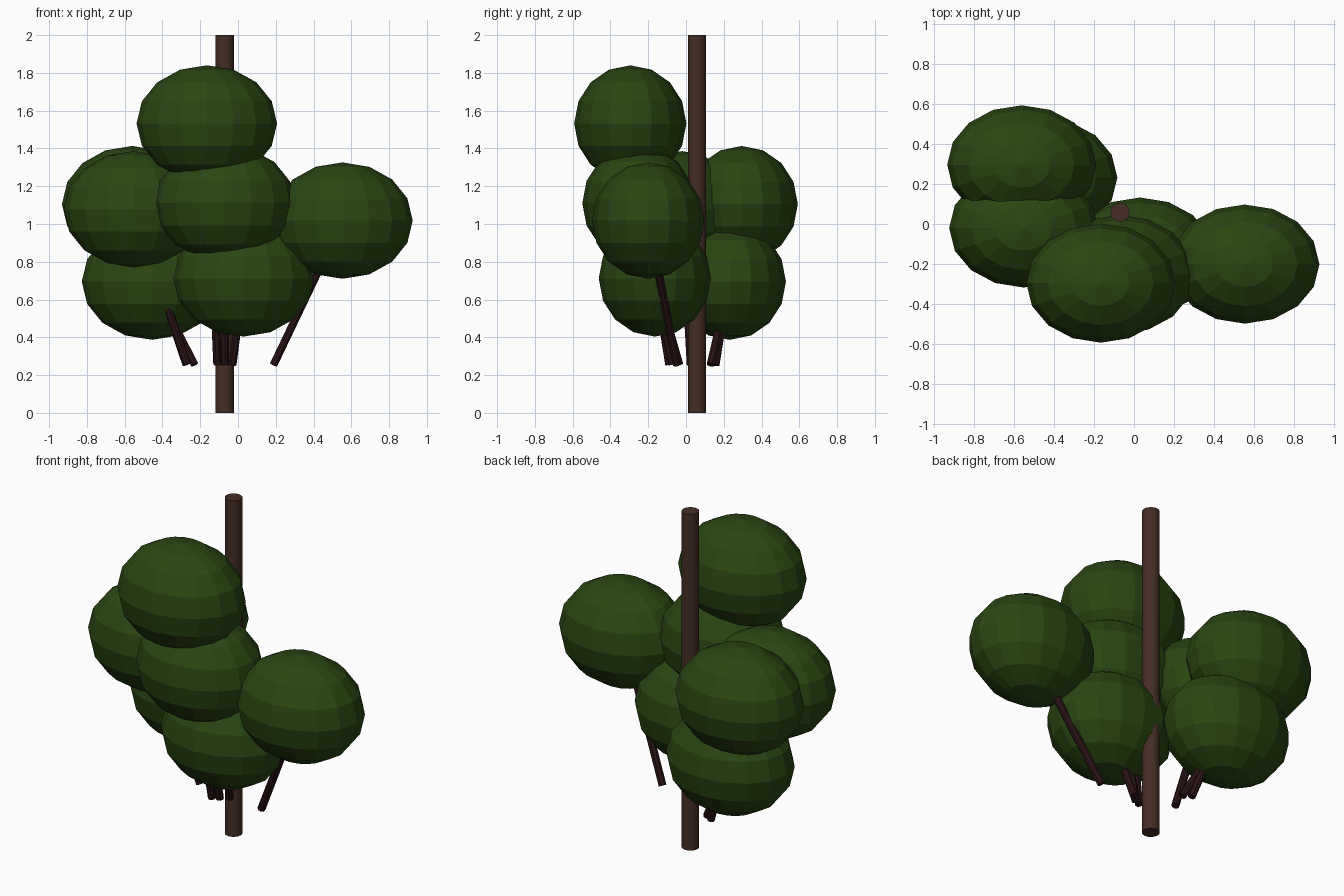
import bpy
from mathutils import Vector

if "Cube" in bpy.data.objects:
    bpy.data.objects.remove(bpy.data.objects["Cube"])


def material(name, rgb):
    m = bpy.data.materials.new(name)
    m.diffuse_color = (*rgb, 1)
    m.use_nodes = True
    m.node_tree.nodes["Principled BSDF"].inputs["Base Color"].default_value = m.diffuse_color
    return m


bark = material("brown bark", (0.058, 0.027, 0.018))
twig = material("dark branch", (0.024, 0.007, 0.008))
leaf = material("dark green leaves", (0.022, 0.060, 0.006))


def rod(name, a, b, radius, sides, mat):
    """Cylinder running from point a to point b."""
    a, b = Vector(a), Vector(b)
    bpy.ops.mesh.primitive_cylinder_add(vertices=sides, radius=radius,
                                        depth=(b - a).length, location=(a + b) / 2)
    ob = bpy.context.object
    ob.name = name
    ob.rotation_euler = (b - a).to_track_quat('Z', 'Y').to_euler()
    ob.data.materials.append(mat)
    return ob


# Trunk
TX, TY = -0.07, 0.058
rod("trunk", (TX, TY, 0), (TX, TY, 2), 0.048, 16, bark)
bpy.ops.object.shade_smooth_by_angle()

# Leaf clumps, each carried by a branch that starts beside the trunk
clumps = [
    (-0.165, -0.295, 1.532),
    (-0.56, 0.295, 1.105),
    (-0.55, -0.02, 1.078),
    (0.553, -0.20, 1.018),
    (-0.07, -0.252, 1.11),
    (0.03, -0.165, 0.712),
    (-0.455, 0.232, 0.695),
]
for i, (x, y, z) in enumerate(clumps, 1):
    bpy.ops.mesh.primitive_uv_sphere_add(segments=16, ring_count=8, radius=1,
                                         location=(x, y, z))
    ob = bpy.context.object
    ob.name = f"leaf_clump_{i}"
    ob.scale = (0.372, 0.297, 0.308)
    ob.data.materials.append(leaf)
    base = (TX + 0.415 * (x - TX), TY + 0.415 * (y - TY), 0.255)
    rod(f"branch_{i}", base, (x, y, z), 0.022, 8, twig)
